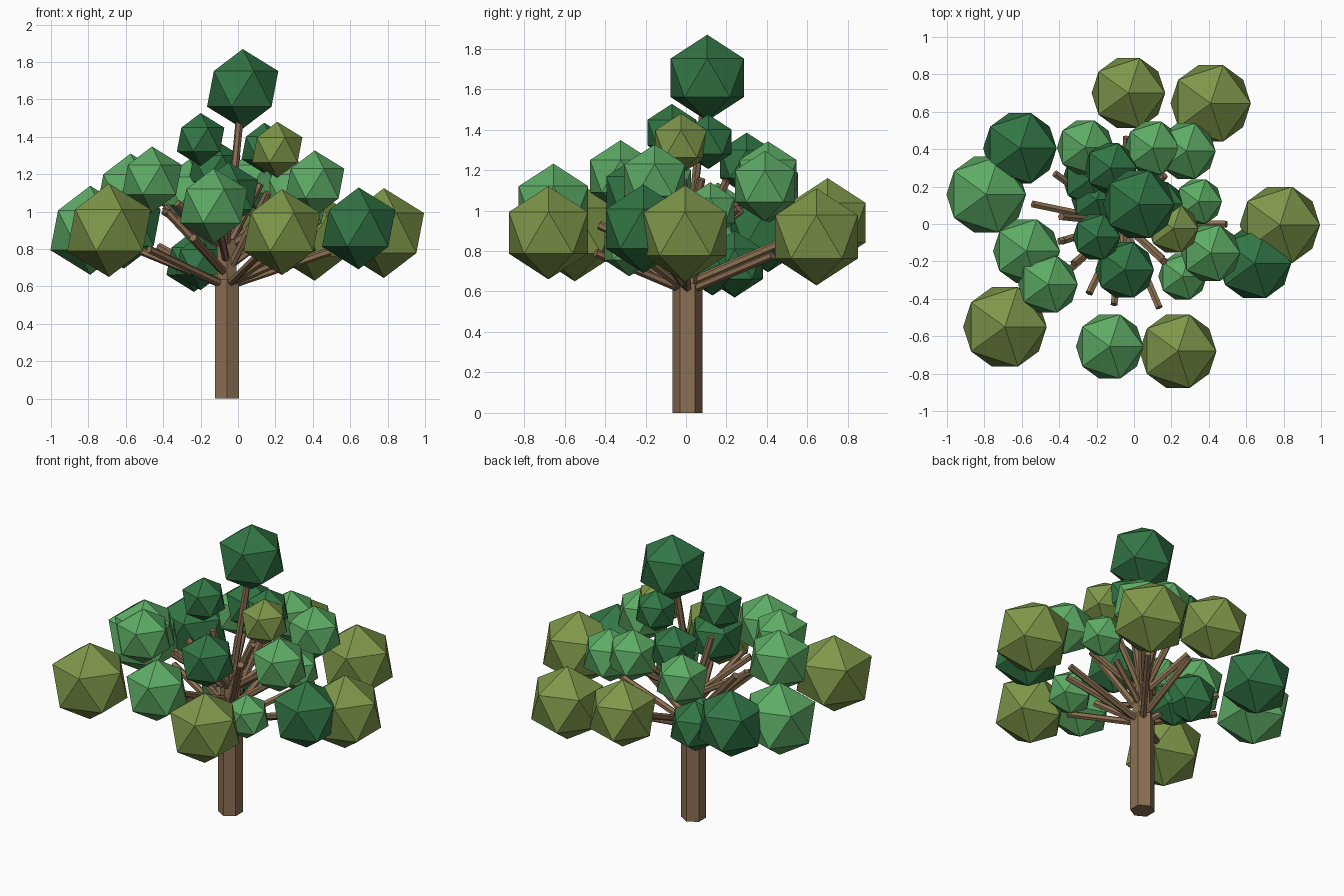
import bpy
from mathutils import Vector

cube = bpy.data.objects.get("Cube")
if cube:
    bpy.data.objects.remove(cube, do_unlink=True)


def make_material(name, color):
    mat = bpy.data.materials.new(name)
    mat.use_nodes = True
    mat.diffuse_color = (*color, 1)
    mat.node_tree.nodes["Principled BSDF"].inputs["Base Color"].default_value = (*color, 1)
    return mat


bark = make_material("bark_brown", (.26, .16, .085))
olive = make_material("olive_leaf", (.21, .31, .068))
light = make_material("light_green_leaf", (.11, .41, .13))
dark = make_material("dark_green_leaf", (.032, .18, .06))


def finish(name, material):
    obj = bpy.context.object
    obj.name = name
    obj.data.materials.append(material)
    return obj


def limb(name, start, end, radius):
    """Six-sided straight piece of wood between two points."""
    start, end = Vector(start), Vector(end)
    axis = end - start
    bpy.ops.mesh.primitive_cylinder_add(
        vertices=6, radius=radius, depth=axis.length, location=(start + end) / 2)
    obj = finish(name, bark)
    if axis.xy.length > 0.001:
        obj.rotation_euler = axis.to_track_quat("Z", "Y").to_euler()
    return obj


def foliage(name, center, radius, material):
    bpy.ops.mesh.primitive_ico_sphere_add(subdivisions=1, radius=radius, location=center)
    return finish(name, material)


# Trunk with a thinner upper section
trunk_x, trunk_y = -.06, .007
limb("trunk", (trunk_x, trunk_y, 0), (trunk_x, trunk_y, .64), .074)
limb("upper_trunk", (trunk_x, trunk_y, .62), (trunk_x, trunk_y, .85), .06)

# Foliage clumps: x, y, z, radius
clumps = {
    "olive": (olive, [
        (-.03, .70, .94, .22),
        (.41, .645, .87, .24),
        (-.69, -.55, .90, .25),
        (.235, -.68, .89, .23),
        (.78, -.005, .885, .24),
        (.21, -.025, 1.33, .15),
    ]),
    "light": (light, [
        (-.79, .158, .90, .238),
        (-.575, -.145, 1.11, .2),
        (-.46, -.323, 1.17, .178),
        (-.13, -.655, 1.03, .202),
        (.41, -.155, 1.15, .177),
        (.26, -.28, .82, .145),
        (.345, .12, 1.0, .14),
        (.10, .405, 1.175, .167),
        (.28, .39, 1.12, .175),
        (-.26, .41, 1.11, .17),
    ]),
    "dark": (dark, [
        (-.61, .405, .915, .22),
        (.645, -.21, .91, .219),
        (-.05, -.245, 1.09, .175),
        (-.20, -.07, 1.385, .142),
        (.025, .105, 1.656, .213),
        (.14, .11, 1.34, .135),
        (-.125, .30, 1.23, .155),
        (-.235, .24, .735, .165),
        (-.20, .13, .73, .15),
    ]),
}

# Each clump gets a branch that reaches from the trunk toward it
for shade, (material, places) in clumps.items():
    for number, (x, y, z, radius) in enumerate(places, 1):
        foliage(f"{shade}_foliage_{number}", (x, y, z), radius, material)
        base = Vector((trunk_x, trunk_y, min(max(z - .3, .6), .8)))
        tip = base.lerp(Vector((x, y, z)), .85 if z > 1.5 else .66)
        limb(f"{shade}_branch_{number}", base, tip, .021)

# Bare branch ends between the clumps
bare_tips = [(-.39, .04, 1.03), (-.38, -.09, 1.0), (-.24, -.37, .86),
             (.16, -.2, 1.1), (.06, .2, 1.15)]
for number, tip in enumerate(bare_tips, 1):
    limb(f"bare_branch_{number}", (trunk_x, trunk_y, .66), tip, .022)
